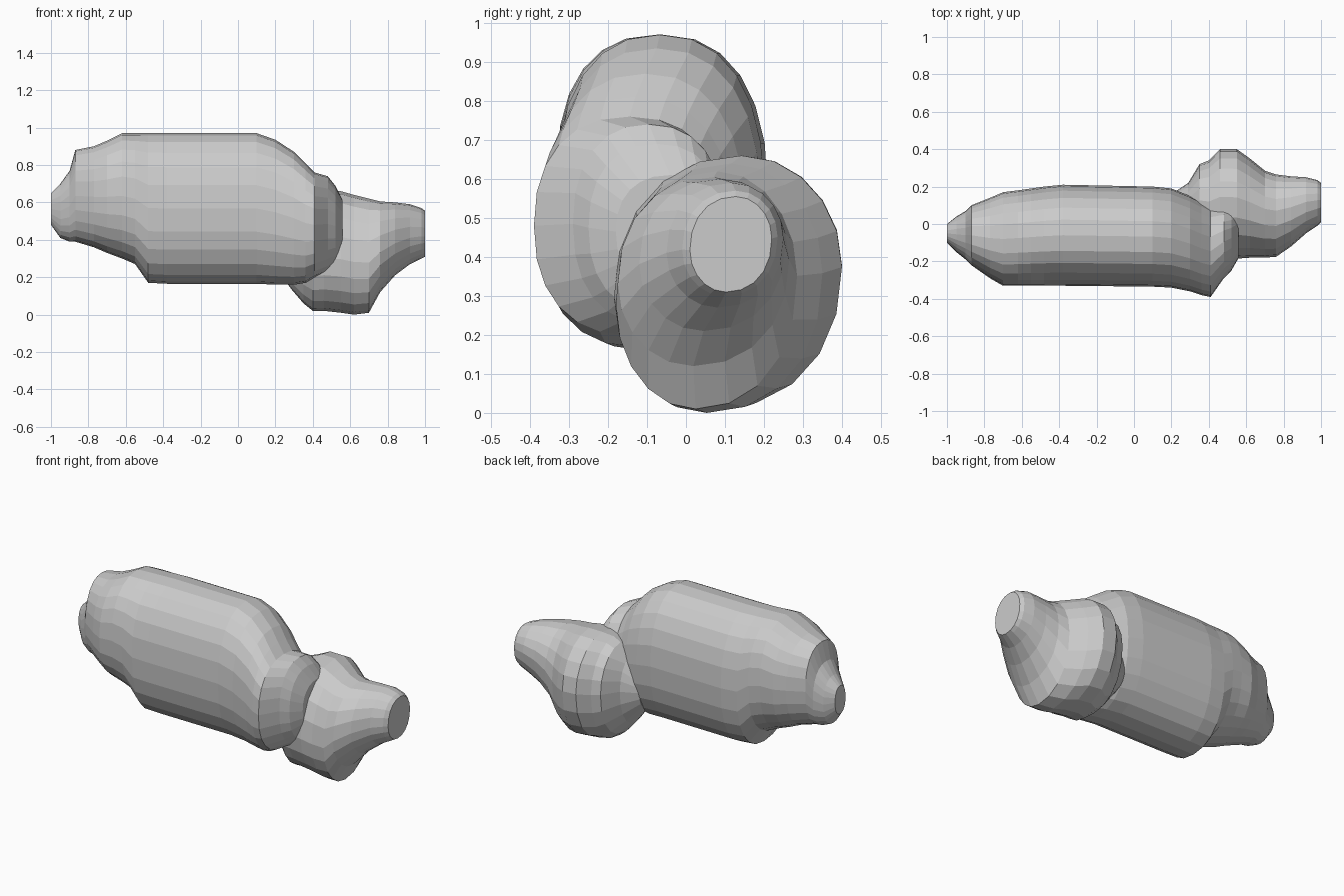
import bpy, bmesh
from math import cos, sin, tau, copysign


def loft(name, sections, sides, power, tilt):
    """Skin superellipse sections (x, y_min, y_max, z_min, z_max) along x."""
    bm = bmesh.new()
    rings = []
    for x, y0, y1, z0, z1 in sections:
        cy, cz, ry, rz = (y0 + y1) / 2, (z0 + z1) / 2, (y1 - y0) / 2, (z1 - z0) / 2
        ring = []
        for i in range(sides):
            a = tau * i / sides
            c, s = cos(a), sin(a)
            u = copysign(abs(c) ** (2 / power), c)
            v = copysign(abs(s) ** (2 / power), s)
            ring.append(bm.verts.new((x, cy + ry * (u + tilt * v * (1 - abs(u))),
                                      cz + rz * (v + tilt * u * (1 - abs(v))))))
        rings.append(ring)
    for a, b in zip(rings, rings[1:]):
        for i in range(sides):
            j = (i + 1) % sides
            bm.faces.new((a[i], a[j], b[j], b[i]))
    bm.faces.new(rings[0])
    bm.faces.new(rings[-1])
    bmesh.ops.recalc_face_normals(bm, faces=bm.faces)
    mesh = bpy.data.meshes.new(name)
    bm.to_mesh(mesh)
    bm.free()
    ob = bpy.data.objects.new(name, mesh)
    bpy.context.collection.objects.link(ob)
    return ob


# long barrel: blunt tapered tail, straight middle, domed shoulder
body = loft("body", [
    (-1.00, -0.10, 0.00, 0.48, 0.65),
    (-0.95, -0.15, 0.04, 0.41, 0.70),
    (-0.90, -0.19, 0.07, 0.39, 0.77),
    (-0.87, -0.22, 0.10, 0.39, 0.88),
    (-0.77, -0.29, 0.14, 0.36, 0.90),
    (-0.70, -0.33, 0.17, 0.33, 0.93),
    (-0.62, -0.33, 0.18, 0.30, 0.97),
    (-0.55, -0.33, 0.19, 0.27, 0.97),
    (-0.48, -0.33, 0.20, 0.17, 0.97),
    (-0.38, -0.33, 0.21, 0.165, 0.97),
    (0.10, -0.335, 0.20, 0.165, 0.97),
    (0.20, -0.34, 0.19, 0.16, 0.935),
    (0.30, -0.36, 0.15, 0.16, 0.87),
    (0.36, -0.38, 0.12, 0.17, 0.81),
    (0.41, -0.39, 0.10, 0.20, 0.76),
    (0.48, -0.29, 0.10, 0.23, 0.74),
    (0.52, -0.25, 0.10, 0.26, 0.69),
    (0.56, -0.18, 0.10, 0.32, 0.61)], 24, 2.3, 0.0)

# rounded head set low at the back, narrowing to a flat nozzle
head = loft("head", [
    (0.20, 0.00, 0.16, 0.25, 0.45),
    (0.29, -0.06, 0.22, 0.13, 0.56),
    (0.35, -0.12, 0.32, 0.06, 0.62),
    (0.40, -0.16, 0.34, 0.02, 0.64),
    (0.46, -0.18, 0.40, 0.02, 0.66),
    (0.55, -0.185, 0.40, 0.01, 0.66),
    (0.62, -0.18, 0.35, 0.00, 0.64),
    (0.70, -0.18, 0.285, 0.01, 0.62),
    (0.76, -0.175, 0.265, 0.12, 0.605),
    (0.84, -0.12, 0.255, 0.21, 0.60),
    (0.92, -0.05, 0.25, 0.27, 0.59),
    (0.98, -0.01, 0.235, 0.30, 0.57),
    (1.00, 0.01, 0.22, 0.31, 0.555)], 20, 2.1, 0.12)

# fuse both volumes into one skin
union = body.modifiers.new("union", 'BOOLEAN')
union.operation = 'UNION'
union.solver = 'EXACT'
union.object = head
bpy.context.view_layer.objects.active = body
bpy.ops.object.modifier_apply(modifier=union.name)
bpy.data.objects.remove(head)
